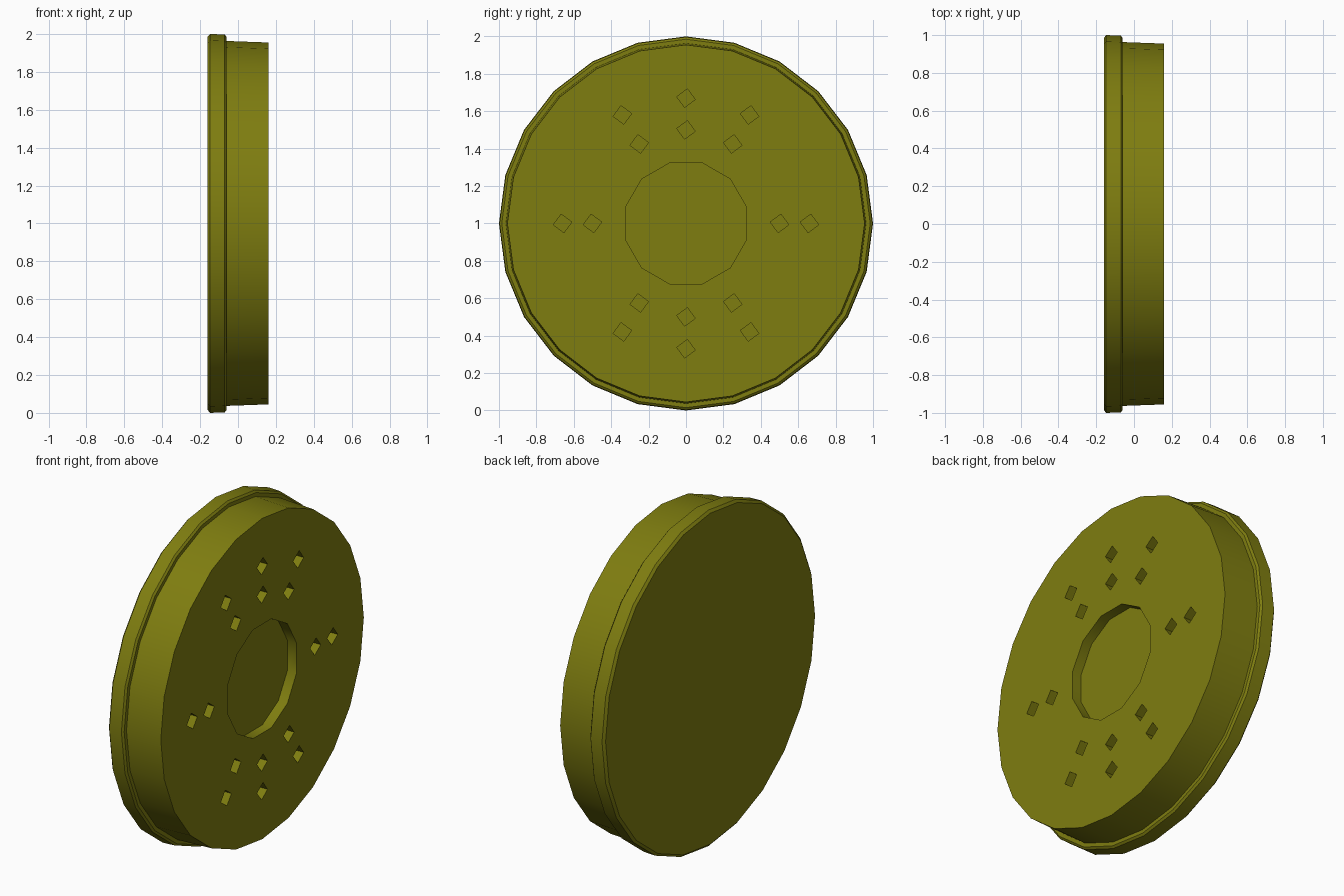
import bpy, bmesh
from math import cos, sin, pi

if "Cube" in bpy.data.objects:
    bpy.data.objects.remove(bpy.data.objects["Cube"])

mat = bpy.data.materials.new("olive")
mat.diffuse_color = (0.21, 0.205, 0.005, 1)
mat.use_nodes = True
mat.node_tree.nodes["Principled BSDF"].inputs["Base Color"].default_value = mat.diffuse_color


def make_object(name, bm):
    bmesh.ops.recalc_face_normals(bm, faces=bm.faces)
    mesh = bpy.data.meshes.new(name)
    bm.to_mesh(mesh)
    bm.free()
    ob = bpy.data.objects.new(name, mesh)
    bpy.context.collection.objects.link(ob)
    mesh.materials.append(mat)
    return ob


def lathe(bm, profile, sides, y=0, z=1, phase=0):
    """Closed solid turned around an axis parallel to x; profile = (x, radius)."""
    rings = []
    for x, r in profile:
        rings.append([bm.verts.new((x, y + r * sin(phase + 2 * pi * i / sides),
                                    z + r * cos(phase + 2 * pi * i / sides)))
                      for i in range(sides)])
    for a, b in zip(rings, rings[1:]):
        for i in range(sides):
            j = (i + 1) % sides
            bm.faces.new((a[i], a[j], b[j], b[i]))
    bm.faces.new(rings[0])
    bm.faces.new(rings[-1])


# wheel body: flange with softened rim, then slightly tapered tread
bm = bmesh.new()
lathe(bm, [(-0.16, 0.985), (-0.147, 1.0), (-0.07, 0.997), (-0.06, 0.985),
           (-0.06, 0.963), (0.16, 0.955)], 24)
wheel = make_object("wheel_disc", bm)

# cutters: shallow hub recess and the small four-sided pits
bm = bmesh.new()
lathe(bm, [(0.10, 0.335), (0.2, 0.335)], 12, phase=pi / 12)
pits = [(0.5, 0), (0.66, 0)]
for s in (1, -1):
    pits += [(0, s * 0.67), (0, s * 0.5), (0.34, s * 0.58), (0.25, s * 0.425)]
for y, z in pits:
    for m in ((1, -1) if y else (1,)):
        lathe(bm, [(0.11, 0.05), (0.2, 0.05)], 4, y * m, 1 + z, phase=0.15 * m)
cutter = make_object("recess_cutter", bm)
cutter.hide_render = True

mod = wheel.modifiers.new("recesses", 'BOOLEAN')
mod.operation = 'DIFFERENCE'
mod.solver = 'EXACT'
mod.object = cutter
bpy.context.view_layer.objects.active = wheel
bpy.ops.object.select_all(action='DESELECT')
wheel.select_set(True)
bpy.ops.object.modifier_apply(modifier=mod.name)
bpy.data.objects.remove(cutter)

bpy.ops.object.shade_smooth_by_angle(angle=0.6)
